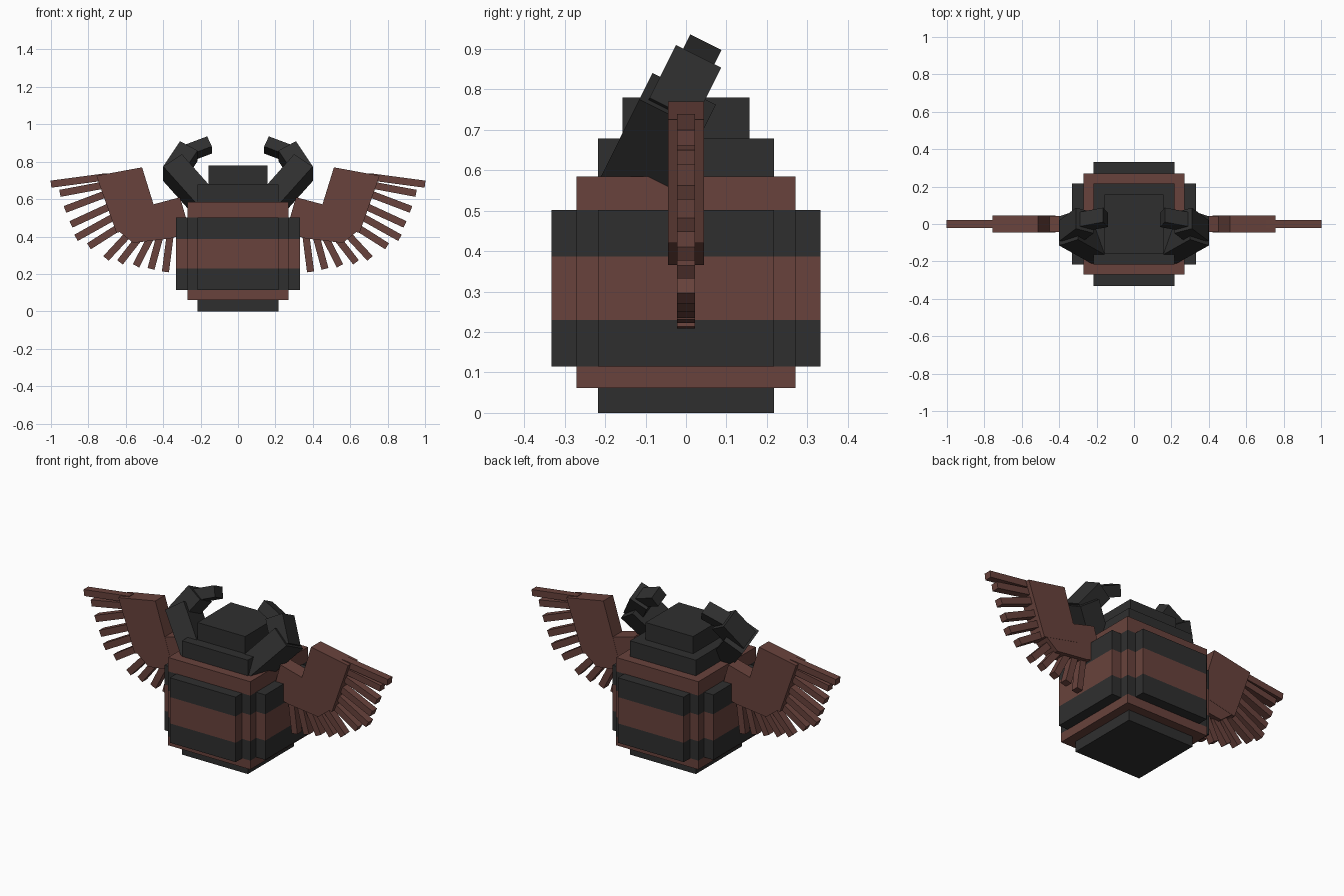
import bpy, bmesh
from math import radians
from mathutils import Matrix, Vector

cube = bpy.data.objects.get("Cube")
if cube:
    bpy.data.objects.remove(cube, do_unlink=True)


def material(name, rgb):
    m = bpy.data.materials.new(name)
    m.use_nodes = True
    m.diffuse_color = (*rgb, 1)
    bsdf = next(n for n in m.node_tree.nodes if n.type == "BSDF_PRINCIPLED")
    bsdf.inputs["Base Color"].default_value = (*rgb, 1)
    bsdf.inputs["Roughness"].default_value = 0.9
    return m


charcoal = material("charcoal", (0.028, 0.028, 0.028))
brown = material("reddish_brown", (0.14, 0.055, 0.045))


def finish(name, bm, mats, mirror=False):
    bmesh.ops.recalc_face_normals(bm, faces=bm.faces)
    mesh = bpy.data.meshes.new(name)
    bm.to_mesh(mesh)
    bm.free()
    for m in mats:
        mesh.materials.append(m)
    ob = bpy.data.objects.new(name, mesh)
    bpy.context.scene.collection.objects.link(ob)
    if mirror:
        ob.modifiers.new("Mirror", "MIRROR").use_mirror_merge = False
    return ob


def block(name, hx, hy, z0, z1, mat, dark_bands=()):
    """Box on the centre line; faces inside dark_bands become charcoal."""
    bm = bmesh.new()
    bmesh.ops.create_cube(bm, size=1)
    for v in bm.verts:
        v.co = (v.co.x * 2 * hx, v.co.y * 2 * hy, z1 if v.co.z > 0 else z0)
    for z in {z for band in dark_bands for z in band if z0 < z < z1}:
        bmesh.ops.bisect_plane(bm, geom=bm.verts[:] + bm.edges[:] + bm.faces[:],
                               plane_co=(0, 0, z), plane_no=(0, 0, 1))
    for f in bm.faces:
        z = f.calc_center_median().z
        f.material_index = int(any(a - 1e-4 <= z <= b + 1e-4 for a, b in dark_bands))
    finish(name, bm, [mat, charcoal])


def add_prism(bm, outline, y0, y1):
    """Extrude an x-z outline from y0 to y1."""
    face = bm.faces.new([bm.verts.new((x, y0, z)) for x, z in outline])
    new = bmesh.ops.extrude_face_region(bm, geom=[face])["geom"]
    for v in new:
        if isinstance(v, bmesh.types.BMVert):
            v.co.y = y1


def mirrored_prism(name, outline, y0, y1, mat, tilt=0):
    bm = bmesh.new()
    add_prism(bm, outline, y0, y1)
    bm.transform(Matrix.Rotation(radians(tilt), 4, "X"))
    finish(name, bm, [mat], mirror=True)


# Stepped body
bands = ((0.115, 0.23), (0.387, 0.502))
block("base", 0.217, 0.217, 0, 0.062, charcoal)
block("body_core", 0.271, 0.271, 0.062, 0.585, brown, bands)
block("side_plates", 0.332, 0.217, 0.115, 0.502, brown, bands)
block("front_back_plates", 0.217, 0.332, 0.115, 0.502, brown, bands)
block("neck", 0.217, 0.217, 0.585, 0.678, charcoal)
block("head_top", 0.157, 0.157, 0.678, 0.78, charcoal)

# Horns: three segments each, leaning backward
mirrored_prism("horn_root", [(0.40, 0.642), (0.30, 0.715), (0.114, 0.48), (0.214, 0.41)],
               -0.449, -0.274, charcoal, -26.5)
mirrored_prism("horn_middle", [(0.31, 0.803), (0.216, 0.747), (0.303, 0.601), (0.397, 0.657)],
               -0.428, -0.303, charcoal, -26.5)
mirrored_prism("horn_tip", [(0.165, 0.842), (0.14, 0.782), (0.278, 0.724), (0.303, 0.784)],
               -0.408, -0.322, charcoal, -26.5)

# Wing panels
mirrored_prism("outer_wing_panel", [(0.513, 0.77), (0.757, 0.725), (0.65, 0.42), (0.42, 0.47)],
               -0.045, 0.045, brown)
mirrored_prism("inner_wing_panel", [(0.46, 0.57), (0.31, 0.61), (0.255, 0.42), (0.36, 0.39),
                                    (0.56, 0.366), (0.64, 0.43)],
               -0.044, 0.044, brown)

# Feathers: root and tip of each centre line
feathers = [((0.70, 0.72), (1.0, 0.68)), ((0.69, 0.68), (0.952, 0.631)),
            ((0.67, 0.642), (0.925, 0.545)), ((0.65, 0.577), (0.893, 0.465)),
            ((0.62, 0.53), (0.866, 0.393)), ((0.60, 0.473), (0.797, 0.348)),
            ((0.56, 0.44), (0.706, 0.283)), ((0.50, 0.43), (0.631, 0.262)),
            ((0.45, 0.43), (0.545, 0.243)), ((0.41, 0.43), (0.465, 0.227)),
            ((0.36, 0.43), (0.388, 0.211))]
bm = bmesh.new()
for root, tip in feathers:
    a, b = Vector(root), Vector(tip)
    side = (b - a).normalized().orthogonal() * 0.019
    add_prism(bm, [a + side, b + side, b - side, a - side], -0.022, 0.022)
finish("wing_feathers", bm, [brown], mirror=True)
